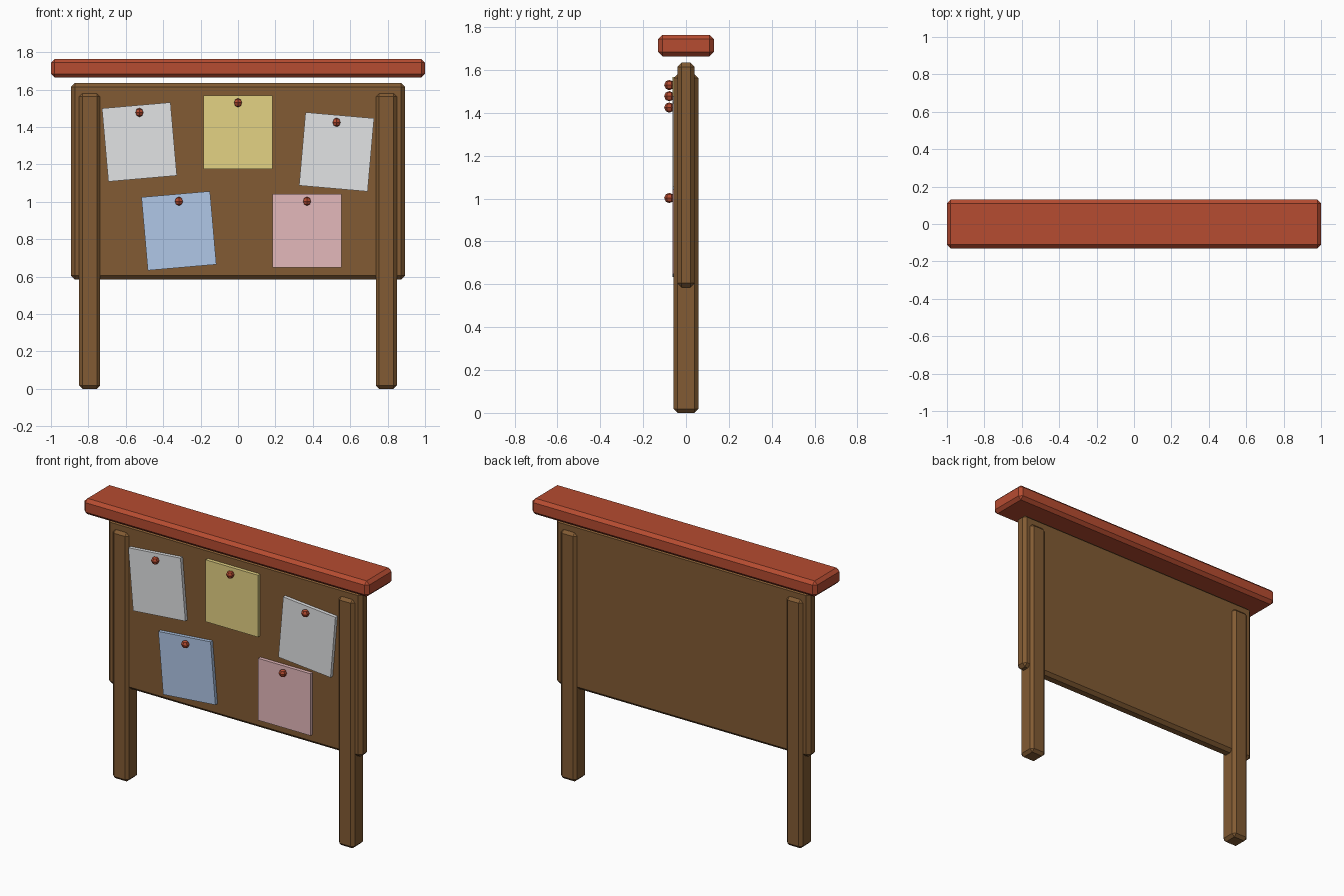
import bpy, math

if "Cube" in bpy.data.objects:
    bpy.data.objects.remove(bpy.data.objects["Cube"])


def material(name, rgb):
    """Flat colour given as sRGB 0-255, stored linear."""
    m = bpy.data.materials.new(name)
    lin = [((c / 255 + 0.055) / 1.055) ** 2.4 for c in rgb]
    m.diffuse_color = (*lin, 1)
    m.use_nodes = True
    m.node_tree.nodes["Principled BSDF"].inputs["Base Color"].default_value = m.diffuse_color
    return m


wood = material("brown_wood", (130, 91, 51))
red = material("red_paint", (182, 76, 49))
white = material("white_paper", (226, 227, 229))
yellow = material("yellow_paper", (228, 210, 132))
blue = material("blue_paper", (176, 199, 231))
pink = material("pink_paper", (228, 184, 187))


def box(name, centre, size, mat, bevel=0.0, tilt=0.0):
    bpy.ops.mesh.primitive_cube_add(size=1, location=centre)
    ob = bpy.context.object
    ob.name = name
    ob.scale = size
    bpy.ops.object.transform_apply(location=False, rotation=False, scale=True)
    ob.rotation_euler.y = math.radians(tilt)
    ob.data.materials.append(mat)
    if bevel:
        mod = ob.modifiers.new("chamfer", "BEVEL")
        mod.width = bevel
        mod.segments = 1
    return ob


# Main structure: board, two posts and the roof beam
box("board", (0, 0, 1.11), (1.785, 0.08, 1.05), wood, 0.02)
for side, x in (("left", -0.793), ("right", 0.793)):
    box(side + "_post", (x, 0, 0.79), (0.113, 0.115, 1.58), wood, 0.018)
box("roof_beam", (0, 0, 1.714), (2.0, 0.26, 0.1), red, 0.02)

# Notes with a pin on each: x, z, tilt in degrees, colour
notes = [(-0.527, 1.320, -5, white), (0, 1.372, 0, yellow),
         (0.527, 1.267, 5, white), (-0.316, 0.845, -5, blue),
         (0.369, 0.845, 0, pink)]
for i, (x, z, tilt, mat) in enumerate(notes, 1):
    box(f"note_{i}", (x, -0.05, z), (0.368, 0.024, 0.393), mat, 0, tilt)
    bpy.ops.mesh.primitive_uv_sphere_add(segments=6, ring_count=4, radius=0.024,
                                         location=(x, -0.078, z + 0.158))
    pin = bpy.context.object
    pin.name = f"pin_{i}"
    pin.data.materials.append(red)
